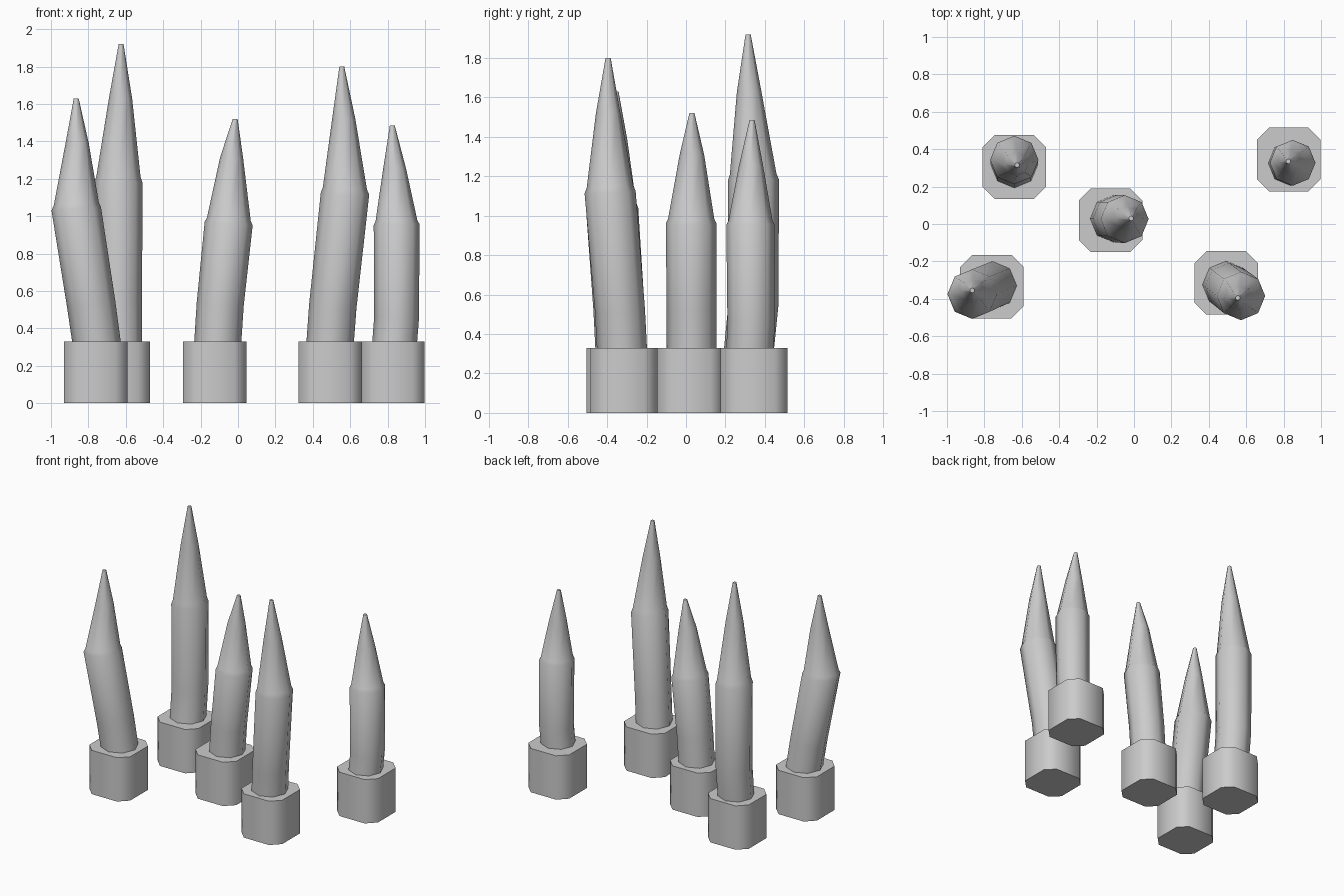
import bpy, bmesh, math
from mathutils import Vector

if "Cube" in bpy.data.objects:
    bpy.data.objects.remove(bpy.data.objects["Cube"])

H = 0.33  # base height


def loft(name, rings):
    """Skin a stack of equal-sized point rings and cap both ends."""
    bm = bmesh.new()
    vs = [[bm.verts.new(p) for p in ring] for ring in rings]
    n = len(vs[0])
    for a, b in zip(vs, vs[1:]):
        for i in range(n):
            j = (i + 1) % n
            bm.faces.new((a[i], a[j], b[j], b[i]))
    bm.faces.new(vs[0][::-1])
    bm.faces.new(vs[-1])
    bmesh.ops.recalc_face_normals(bm, faces=bm.faces)
    me = bpy.data.meshes.new(name)
    bm.to_mesh(me)
    bm.free()
    ob = bpy.data.objects.new(name, me)
    bpy.context.collection.objects.link(ob)
    bpy.ops.object.select_all(action='DESELECT')
    ob.select_set(True)
    bpy.context.view_layer.objects.active = ob
    bpy.ops.object.shade_smooth_by_angle(angle=math.radians(50))
    return ob


def base(i, x, y, s=0.17, c=0.065):
    # square block with chamfered corners
    k = s - c
    out = [(s, -k), (s, k), (k, s), (-k, s), (-s, k), (-s, -k), (-k, -s), (k, -s)]
    loft(f"base_{i}", [[(x + u, y + v, z) for u, v in out] for z in (0, H)])


def ring(center, axis, r, n=8):
    # octagon perpendicular to the local axis
    q = Vector((0, 0, 1)).rotation_difference(axis)
    return [center + q @ Vector((r * math.cos(2 * math.pi * k / n),
                                 r * math.sin(2 * math.pi * k / n), 0)) for k in range(n)]


def spike(i, foot, bend, shoulder, upper, tip, r):
    f, b, s, u, t = (Vector(p) for p in (foot, bend, shoulder, upper, tip))
    up = Vector((0, 0, 1))
    d = ((s - b).normalized() + (u - s).normalized()).normalized()
    lip = s.lerp(u, 0.07)
    loft(f"spike_{i}", [
        ring(f, up, r), ring(b, ((b - f) + (s - b)).normalized(), r), ring(s, d, r * 1.02),
        ring(lip, d, r * 0.93), ring(u, (t - s).normalized(), 0.062), ring(t, up, 0.013)])


# base centre, then spike centreline: foot, bend, shoulder, upper, tip, radius
POSTS = [
    ((-0.64, 0.305), (-0.64, 0.32, H), (-0.64, 0.342, 0.55), (-0.64, 0.342, 1.18),
     (-0.628, 0.32, 1.63), (-0.625, 0.315, 1.92), 0.127),
    ((0.828, 0.345), (0.838, 0.325, H), (0.848, 0.33, 0.46), (0.848, 0.327, 0.955),
     (0.837, 0.33, 1.25), (0.825, 0.335, 1.485), 0.12),
    ((-0.125, 0.02), (-0.108, 0.028, H), (-0.095, 0.028, 0.53), (-0.05, 0.026, 0.96),
     (-0.034, 0.03, 1.31), (-0.015, 0.03, 1.52), 0.126),
    ((-0.76, -0.335), (-0.757, -0.33, H), (-0.785, -0.34, 0.53), (-0.865, -0.375, 1.04),
     (-0.86, -0.36, 1.39), (-0.865, -0.355, 1.63), 0.13),
    ((0.493, -0.315), (0.493, -0.325, H), (0.507, -0.335, 0.52), (0.572, -0.385, 1.12),
     (0.565, -0.395, 1.52), (0.555, -0.395, 1.8), 0.127),
]

for i, (c, *path, r) in enumerate(POSTS, 1):
    base(i, *c)
    spike(i, *path, r)
